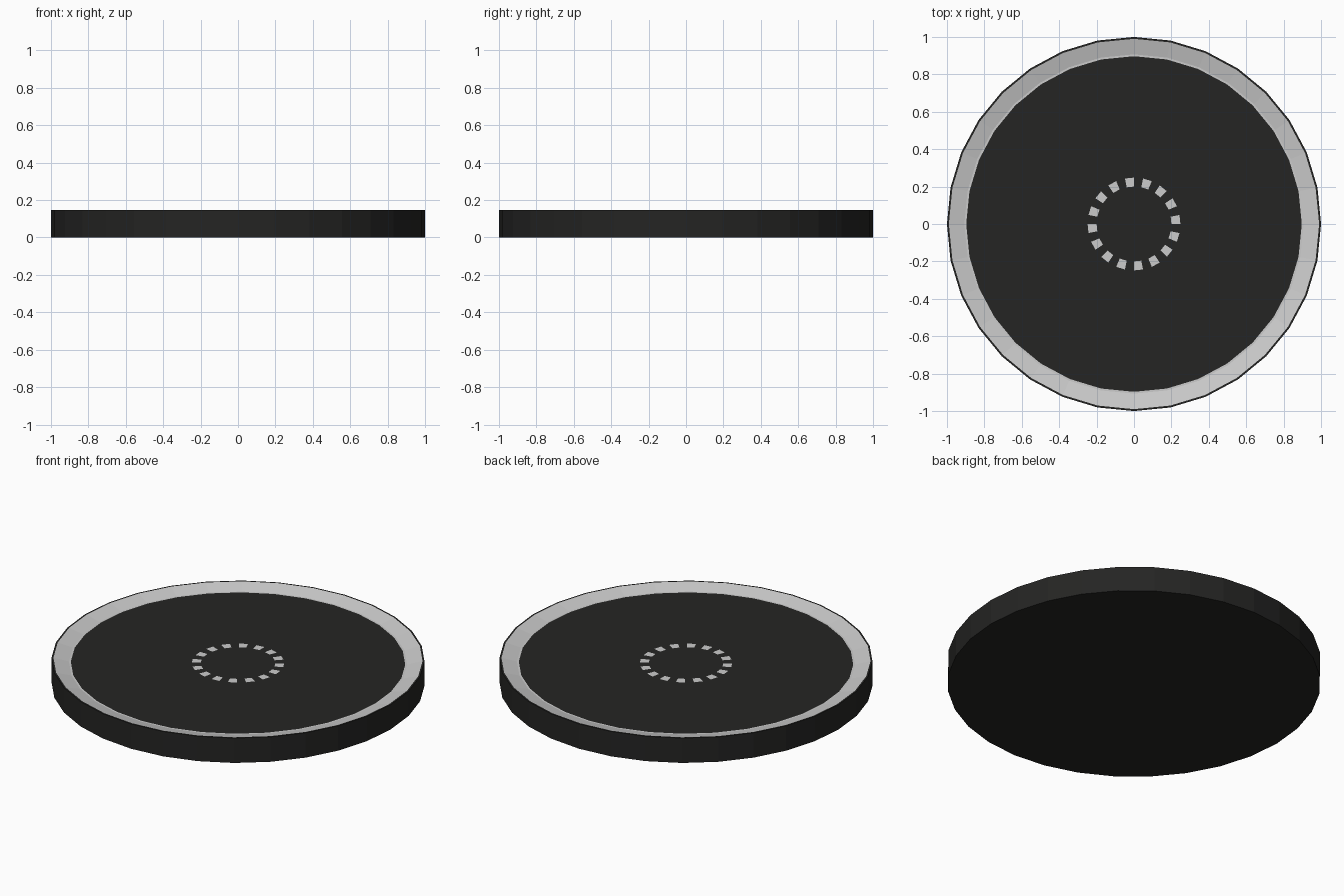
import bpy, bmesh
from math import cos, sin, tau

if "Cube" in bpy.data.objects:
    bpy.data.objects.remove(bpy.data.objects["Cube"])

SIDES = 32
TOP, FLOOR = 0.147, 0.125

dark = bpy.data.materials.new("dark")
dark.diffuse_color = (0.018, 0.018, 0.017, 1)
dark.use_nodes = True
dark.node_tree.nodes["Principled BSDF"].inputs["Base Color"].default_value = dark.diffuse_color
grey = bpy.data.materials.new("light_grey")
grey.diffuse_color = (0.75, 0.76, 0.77, 1)
grey.use_nodes = True
grey.node_tree.nodes["Principled BSDF"].inputs["Base Color"].default_value = grey.diffuse_color


def lathe(name, profile, grey_bands, alternate=()):
    """Revolve (radius, z) points; bands in grey_bands are grey, alternate ones dashed."""
    bm = bmesh.new()
    rings = [[bm.verts.new((r * cos(tau * i / SIDES), r * sin(tau * i / SIDES), z))
              for i in range(SIDES)] for r, z in profile]
    for b, (lo, hi) in enumerate(zip(rings, rings[1:])):
        for i in range(SIDES):
            j = (i + 1) % SIDES
            face = bm.faces.new((lo[i], lo[j], hi[j], hi[i]))
            face.material_index = int(b in grey_bands or (b in alternate and i % 2 == 0))
    # close bottom and centre
    bm.faces.new(rings[0][::-1])
    bm.faces.new(rings[-1])
    bmesh.ops.recalc_face_normals(bm, faces=bm.faces)
    mesh = bpy.data.meshes.new(name)
    bm.to_mesh(mesh)
    bm.free()
    mesh.materials.append(dark)
    mesh.materials.append(grey)
    obj = bpy.data.objects.new(name, mesh)
    bpy.context.collection.objects.link(obj)
    return obj


# Round plate: wall, thin lip, grey sloped rim, thin grey ledge, dark face with dashed ring
lathe("round_plate",
      [(1, 0), (1, TOP), (0.99, TOP), (0.907, FLOOR), (0.897, FLOOR),
       (0.248, FLOOR), (0.2, FLOOR)],
      grey_bands=(2, 3), alternate=(5,))
